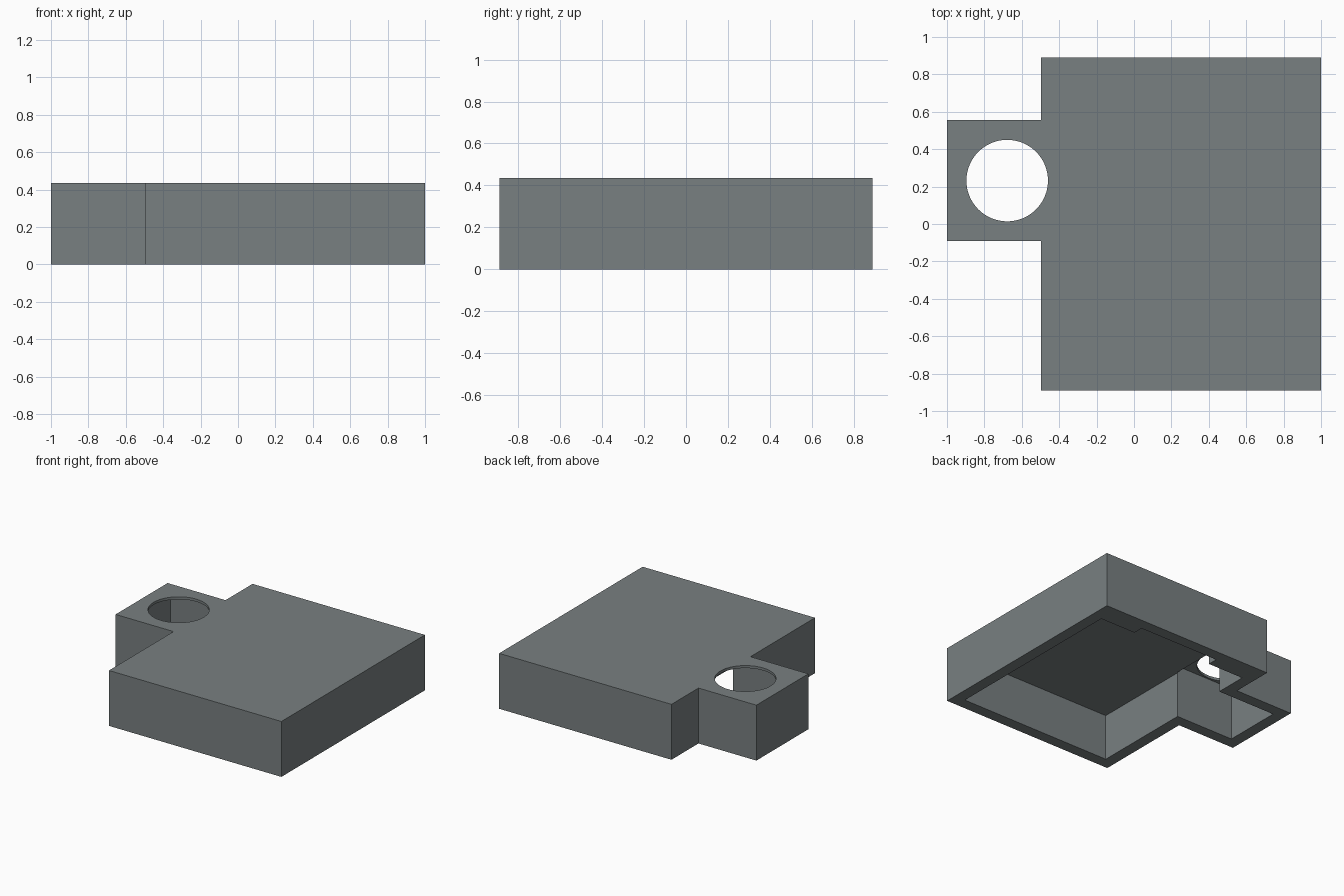
import bpy, bmesh, math

if "Cube" in bpy.data.objects:
    bpy.data.objects.remove(bpy.data.objects["Cube"])

H = 0.435      # overall height
T = 0.09       # wall thickness

grey = bpy.data.materials.new("slate_grey")
grey.diffuse_color = (0.19, 0.215, 0.22, 1)
grey.use_nodes = True
grey.node_tree.nodes["Principled BSDF"].inputs["Base Color"].default_value = grey.diffuse_color


def prism(name, outline, z0, z1):
    """Extrude a counter-clockwise outline between two heights."""
    bm = bmesh.new()
    face = bm.faces.new([bm.verts.new((x, y, z0)) for x, y in outline])
    top = bmesh.ops.extrude_face_region(bm, geom=[face])["geom"]
    bmesh.ops.translate(bm, vec=(0, 0, z1 - z0),
                        verts=[v for v in top if isinstance(v, bmesh.types.BMVert)])
    bmesh.ops.recalc_face_normals(bm, faces=bm.faces)
    me = bpy.data.meshes.new(name)
    bm.to_mesh(me)
    bm.free()
    me.materials.append(grey)
    ob = bpy.data.objects.new(name, me)
    bpy.context.collection.objects.link(ob)
    return ob


def cut(target, cutter):
    """Subtract the cutter, then remove it."""
    cutter.hide_render = True
    mod = target.modifiers.new("cut", 'BOOLEAN')
    mod.operation, mod.solver, mod.object = 'DIFFERENCE', 'EXACT', cutter
    bpy.context.view_layer.objects.active = target
    bpy.ops.object.modifier_apply(modifier=mod.name)
    bpy.data.objects.remove(cutter)


# Outer cover: wide rectangle with a side tab
x0, x1, yb = -0.497, 1.0, 0.89
ty0, ty1 = -0.09, 0.555
cover = prism("cover_shell", [
    (x0, -yb), (x1, -yb), (x1, yb), (x0, yb),
    (x0, ty1), (-1, ty1), (-1, ty0), (x0, ty0)], 0, H)

# Main cavity, leaving a thicker block in each back corner
a, b, yi, block = x0 + T, x1 - T, yb - T, 0.31
yk = yi - 0.08
cut(cover, prism("main_cavity", [
    (a, -yi), (b, -yi), (b, yk), (b - block, yk), (b - block, yi),
    (a + block, yi), (a + block, yk), (a, yk)], -0.1, 0.36))

# Tab cavity, open into the main cavity, under a thin lid
cut(cover, prism("tab_cavity", [
    (-1 + T, ty0 + T), (a + 0.005, ty0 + T),
    (a + 0.005, ty1 - T), (-1 + T, ty1 - T)], -0.1, H - 0.02))

# Round hole through the tab lid
N = 64
cut(cover, prism("round_hole", [
    (-0.678 + 0.218 * math.cos(2 * math.pi * i / N),
     0.232 + 0.218 * math.sin(2 * math.pi * i / N)) for i in range(N)], 0.2, H + 0.1))

cover.select_set(True)
bpy.context.view_layer.objects.active = cover
bpy.ops.object.shade_smooth_by_angle(angle=math.radians(30))
